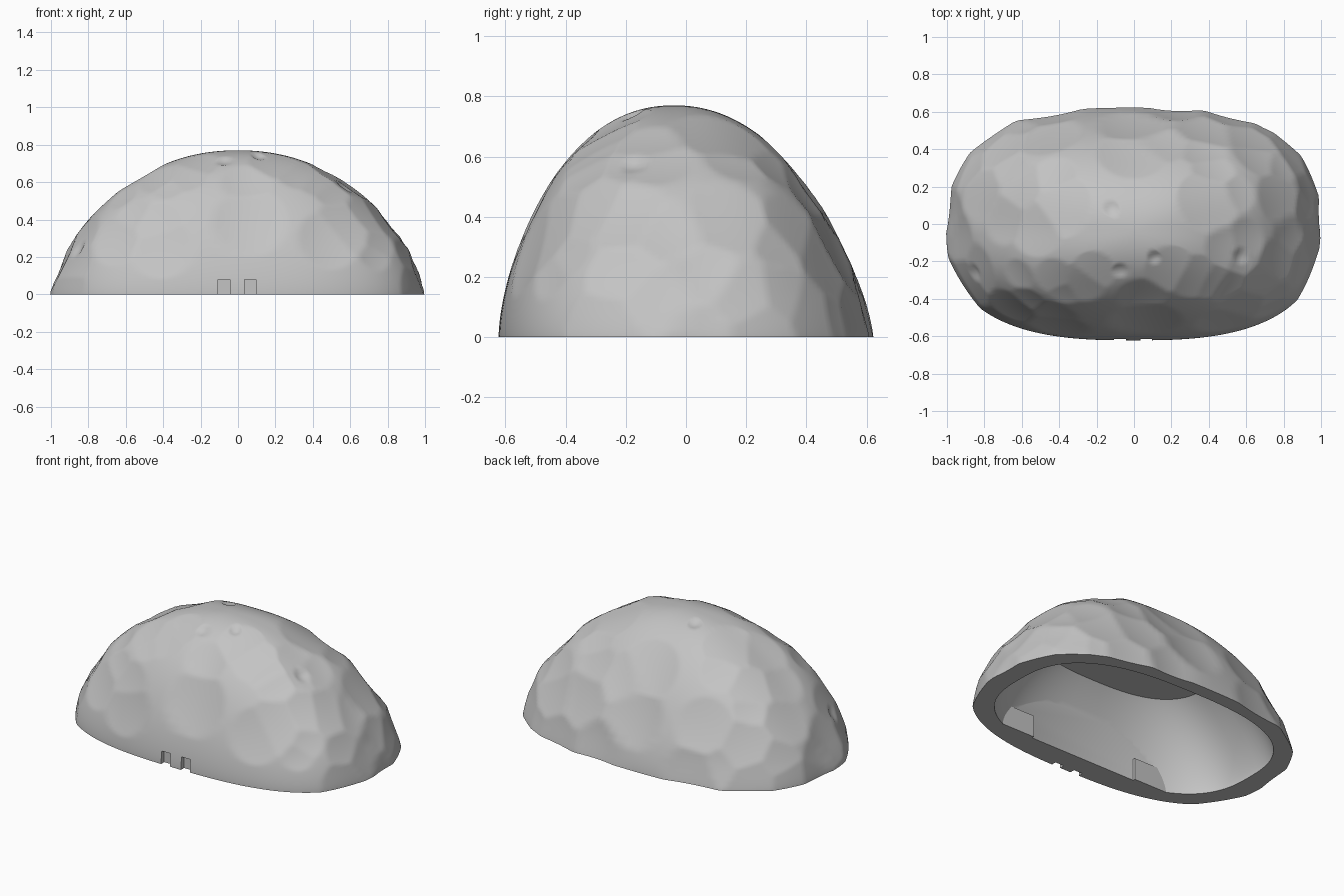
import bpy, bmesh, random
from math import sin, cos, pi
from mathutils import Vector

random.seed(7)
cube = bpy.data.objects.get("Cube")
if cube:
    bpy.data.objects.remove(cube, do_unlink=True)

stone = bpy.data.materials.new("grey_stone")
stone.use_nodes = True
GREY = (0.55, 0.55, 0.55, 1)
stone.diffuse_color = GREY
stone.node_tree.nodes["Principled BSDF"].inputs["Base Color"].default_value = GREY


def make_dome(half_x, half_y, height, segments, rings, lean):
    """Open dome with a rounded-box footprint on z = 0; returns its base loop too."""
    bm = bmesh.new()

    def power(v):
        return (1 if v >= 0 else -1) * abs(v) ** (2 / 2.7)

    loops = []
    for i in range(rings):
        phi = pi / 2 * (1 - i / rings)
        f, rise = sin(phi) ** 0.94, cos(phi) ** 1.38 if i else 0
        loops.append([bm.verts.new((half_x * f * power(cos(a)),
                                    half_y * f * power(sin(a)) + lean * rise,
                                    height * rise))
                      for a in (2 * pi * k / segments for k in range(segments))])
    for low, high in zip(loops, loops[1:]):
        for k in range(segments):
            n = (k + 1) % segments
            bm.faces.new((low[k], low[n], high[n], high[k]))
    tip = bm.verts.new((0, lean, height))
    for k in range(segments):
        bm.faces.new((loops[-1][k], loops[-1][(k + 1) % segments], tip))
    return bm, loops[0]


def to_object(bm, name):
    bmesh.ops.recalc_face_normals(bm, faces=bm.faces)
    mesh = bpy.data.meshes.new(name)
    bm.to_mesh(mesh)
    bm.free()
    mesh.materials.append(stone)
    obj = bpy.data.objects.new(name, mesh)
    bpy.context.collection.objects.link(obj)
    return obj


def box(name, low, high):
    bm = bmesh.new()
    bmesh.ops.create_cube(bm, size=1)
    for v in bm.verts:
        v.co = [l + (c + 0.5) * (h - l) for c, l, h in zip(v.co, low, high)]
    return to_object(bm, name)


def cut(target, cutter):
    cutter.hide_render = True
    mod = target.modifiers.new("cut", "BOOLEAN")
    mod.operation, mod.solver, mod.object = "DIFFERENCE", "EXACT", cutter
    bpy.context.view_layer.objects.active = target
    bpy.ops.object.modifier_apply(modifier=mod.name)
    bpy.data.objects.remove(cutter, do_unlink=True)


# Outer rock
bm, base = make_dome(1.005, 0.622, 0.77, 200, 72, -0.04)
bm.normal_update()
verts = list(bm.verts)


def on_surface(u, v, side):
    """Point of the dome at two known coordinates on the named side."""
    axis, sign = {"top": (2, 1), "front": (1, -1), "back": (1, 1),
                  "left": (0, 1), "right": (0, -1)}[side]
    a, b = [i for i in range(3) if i != axis]
    near = [p.co for p in verts if p.co[axis] * sign >= 0]
    return min(near, key=lambda c: (c[a] - u) ** 2 + (c[b] - v) ** 2).copy()


# Craters: side, then position and radius of each
CRATERS = {
    "front": [(.5, .3, .17), (.73, .22, .1), (-.4, .25, .17), (.05, .38, .2),
              (-.65, .3, .15)],
    "back": [(-.8, .04, .19), (.84, .06, .17), (-.45, .33, .18), (0, .3, .2),
             (.4, .3, .18), (.2, .08, .16), (-.45, .06, .18), (.66, .35, .15),
             (.53, .06, .16)],
    "left": [(-.33, .42, .14), (.14, .4, .16), (-.17, .58, .11),
             (.17, .58, .11), (.35, .12, .15), (-.1, .1, .15)],
    "right": [(-.25, .3, .15), (.15, .35, .16), (.02, .1, .14), (.32, .15, .15)],
    "top": [(-.62, -.27, .09), (-.38, -.36, .1), (-.22, -.26, .12),
            (.2, -.25, .14), (.6, -.1, .13), (.5, -.34, .11), (-.4, .1, .18),
            (.4, .12, .18), (-.7, .05, .16), (0, .38, .2)],
}
PITS = [(.11, -.18, .04), (-.08, -.25, .045), (-.12, .09, .045),
        (-.87, -.27, .05), (.58, -.17, .05)]
craters = [(on_surface(u, v, side), r, r * 0.12)
           for side, spots in CRATERS.items() for u, v, r in spots]
weights = [v.co.xy.length for v in verts]
for v in random.choices(verts, weights, k=150):
    spot, radius = v.co.copy(), random.uniform(0.11, 0.18)
    smooth_front = spot.y < -0.35 and spot.z < 0.25
    crown = spot.z > 0.7
    if not smooth_front and not crown and all(
            (spot - c).length > 0.7 * max(r, radius) for c, r, d in craters):
        craters.append((spot, radius, radius * 0.12))
pits = [(on_surface(u, v, "top"), r, 0.013) for u, v, r in PITS]


def dent(point, holes):
    return max(d * max(0, 1 - ((point - c).length / r) ** 2) for c, r, d in holes)


moves = []
for v in verts:
    n = v.normal.copy()
    n.z *= min(1, v.co.z / 0.15)
    moves.append(v.co - n * (dent(v.co, craters) + dent(v.co, pits)))
for v, co in zip(verts, moves):
    v.co = co
for v in base:
    v.co.z = 0
bm.faces.new(base)
rock = to_object(bm, "rock_shell")

# Hollow inside, with a flat ceiling and a flat front wall
bm, base = make_dome(0.87, 0.535, 0.67, 96, 32, -0.03)
bm.faces.new(base)
for point, normal in (((0, 0, 0.48), (0, 0, 1)), ((0, -0.46, 0), (0, -1, 0))):
    result = bmesh.ops.bisect_plane(bm, geom=bm.verts[:] + bm.edges[:] + bm.faces[:],
                                    plane_co=point, plane_no=normal, clear_outer=True)
    edges = [e for e in result["geom_cut"] if isinstance(e, bmesh.types.BMEdge)]
    bmesh.ops.holes_fill(bm, edges=edges)
for v in bm.verts:
    if v.co.z < 1e-5:
        v.co.z = -0.02
cut(rock, to_object(bm, "hollow"))

# Two cable notches in the front edge
for x in (-0.075, 0.065):
    cut(rock, box("notch", (x - 0.031, -0.7, -0.05), (x + 0.031, -0.59, 0.08)))

# Short ledges at the ends of the inner front wall
for name, s in (("ledge_left", 1), ("ledge_right", -1)):
    xs = sorted((0.38 * s, 0.64 * s))
    box(name, (xs[0], -0.48, 0), (xs[1], -0.445, 0.14))

bpy.ops.object.select_all(action="DESELECT")
rock.select_set(True)
bpy.context.view_layer.objects.active = rock
bpy.ops.object.shade_smooth_by_angle(angle=0.45)
